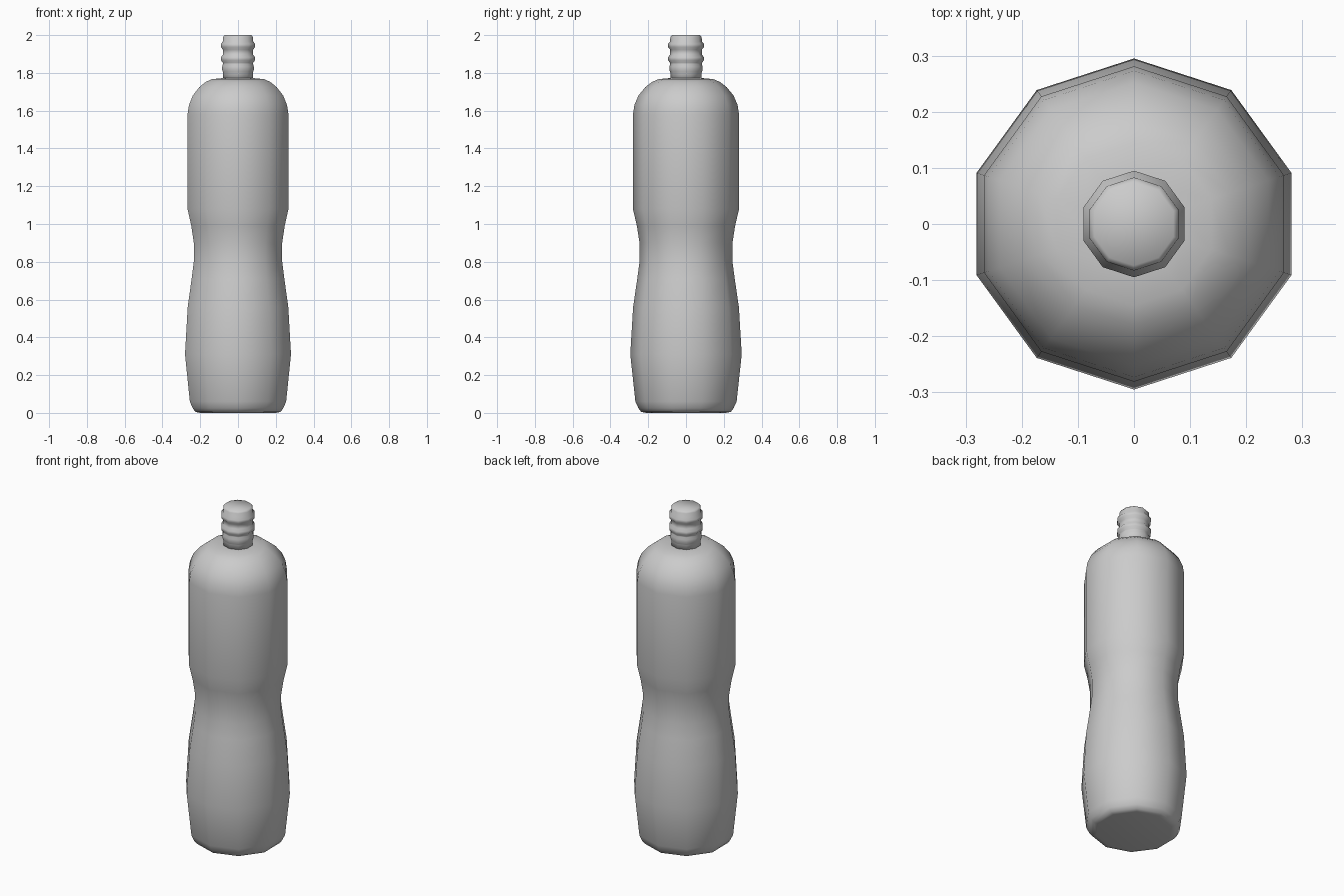
import bpy, bmesh, math

if "Cube" in bpy.data.objects:
    bpy.data.objects.remove(bpy.data.objects["Cube"])

SIDES = 10


def lathe(name, profile):
    """Revolve (radius, z) points into a capped ten-sided solid."""
    bm = bmesh.new()
    rings = []
    for r, z in profile:
        ring = []
        for i in range(SIDES):
            a = math.pi / 2 + 2 * math.pi * i / SIDES
            ring.append(bm.verts.new((r * math.cos(a), r * math.sin(a), z)))
        rings.append(ring)
    for lo, hi in zip(rings, rings[1:]):
        for i in range(SIDES):
            j = (i + 1) % SIDES
            bm.faces.new((lo[i], lo[j], hi[j], hi[i]))
    bm.faces.new(rings[0][::-1])
    bm.faces.new(rings[-1])
    for f in bm.faces:
        f.smooth = True
    mesh = bpy.data.meshes.new(name)
    bm.to_mesh(mesh)
    bm.free()
    obj = bpy.data.objects.new(name, mesh)
    bpy.context.collection.objects.link(obj)
    return obj


# Bottle body: flared base, pinched grip, rounded shoulder
lathe("bottle_body", [
    (0.21, 0.0), (0.237, 0.005), (0.252, 0.025), (0.268, 0.06),
    (0.295, 0.31), (0.28, 0.56), (0.258, 0.71), (0.246, 0.80),
    (0.246, 0.90), (0.260, 0.99), (0.281, 1.08), (0.281, 1.58),
    (0.273, 1.63), (0.252, 1.68), (0.215, 1.725), (0.180, 1.752),
    (0.145, 1.767), (0.08, 1.773)])

# Threaded neck: straight tube with repeated ridges and a rounded rim
neck = [(0.083, 1.76), (0.083, 1.80)]
for z in (1.825, 1.875, 1.945):
    bulge = 0.088 if z < 1.85 else 0.095
    neck += [(0.084, z - 0.022), (bulge, z - 0.008),
             (bulge, z + 0.008), (0.084, z + 0.022)]
neck += [(0.083, 1.99), (0.074, 2.0)]
lathe("bottle_neck", neck)
